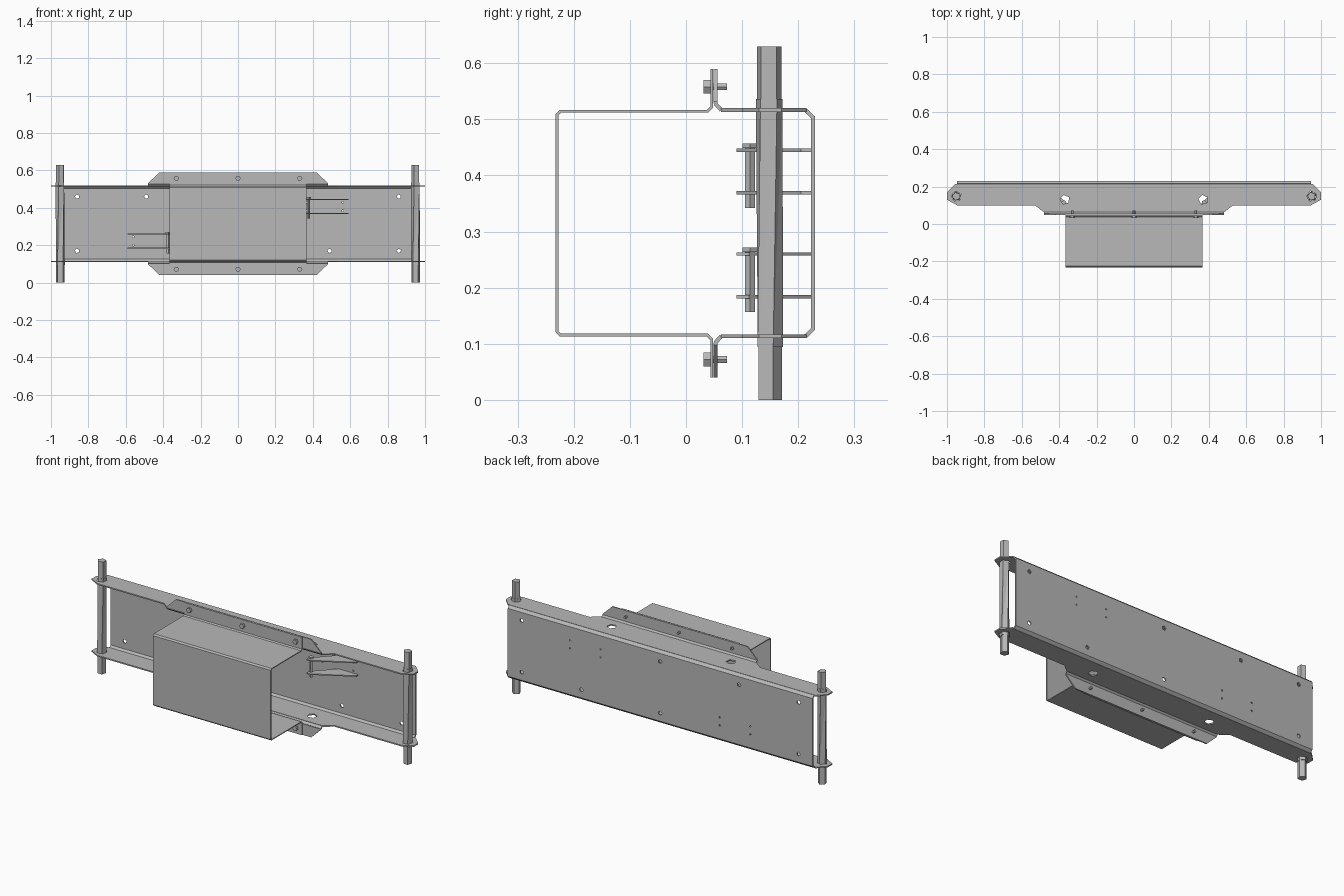
import bpy, bmesh, math
from mathutils import Vector, Matrix

if "Cube" in bpy.data.objects:
    bpy.data.objects.remove(bpy.data.objects["Cube"])

grey = bpy.data.materials.new("steel grey")
grey.use_nodes = True
COLOR = (0.48, 0.48, 0.48, 1)
grey.diffuse_color = COLOR
grey.node_tree.nodes["Principled BSDF"].inputs["Base Color"].default_value = COLOR

MID = 0.315      # height of the mirror plane between top and bottom
T = 0.007        # sheet thickness
AXES = {
    "X": Matrix(((0, 0, 1), (1, 0, 0), (0, 1, 0))),   # outline in y, z
    "Y": Matrix(((1, 0, 0), (0, 0, 1), (0, 1, 0))),   # outline in x, z
    "Z": Matrix.Identity(3),                          # outline in x, y
}


def add(name, bm):
    bmesh.ops.recalc_face_normals(bm, faces=bm.faces)
    mesh = bpy.data.meshes.new(name)
    bm.to_mesh(mesh)
    bm.free()
    mesh.materials.append(grey)
    obj = bpy.data.objects.new(name, mesh)
    bpy.context.collection.objects.link(obj)
    return obj


def prism(bm, outline, axis, lo, hi):
    """Extrude a flat outline along an axis from lo to hi."""
    m = AXES[axis]
    face = bm.faces.new([bm.verts.new(m @ Vector((a, b, lo))) for a, b in outline])
    new = bmesh.ops.extrude_face_region(bm, geom=[face])["geom"]
    verts = [v for v in new if isinstance(v, bmesh.types.BMVert)]
    bmesh.ops.translate(bm, verts=verts, vec=m @ Vector((0, 0, hi - lo)))


def circle(a, b, r, n, turn=0.0):
    return [(a + r * math.cos(turn + math.tau * i / n),
             b + r * math.sin(turn + math.tau * i / n)) for i in range(n)]


def plate(name, outline, axis, lo, hi):
    bm = bmesh.new()
    prism(bm, outline, axis, lo, hi)
    return add(name, bm)


def bent_sheet(name, path, half, t=T):
    """Sheet folded along a y, z path and running along x."""
    pts = [Vector(p) for p in path]
    left, right = [], []
    for i, p in enumerate(pts):
        a = (p - pts[i - 1]).normalized() if i else None
        b = (pts[i + 1] - p).normalized() if i + 1 < len(pts) else None
        a, b = a or b, b or a
        d = (a + b).normalized()
        n = Vector((-d.y, d.x)) * (t / 2 / d.dot(a))
        left.append(p + n)
        right.append(p - n)
    return plate(name, left + right[::-1], "X", -half, half)


def cut(obj, holes, axis, lo, hi):
    """Punch round holes, each given as centre, centre, radius."""
    bm = bmesh.new()
    for a, b, r in holes:
        prism(bm, circle(a, b, r, 5, 0.5), axis, lo, hi)
    cutter = add("hole_cutter", bm)
    cutter.hide_render = True
    mod = obj.modifiers.new("holes", "BOOLEAN")
    mod.operation, mod.solver, mod.object = "DIFFERENCE", "EXACT", cutter
    bpy.context.view_layer.objects.active = obj
    bpy.ops.object.modifier_apply(modifier=mod.name)
    bpy.data.objects.remove(cutter)


def mirrored(half):
    """Complete a symmetric x outline from its +x half."""
    return half + [(-x, y) for x, y in reversed(half)]


# Back panel with bevelled long edges
back = bent_sheet("back_panel", [(0.213, 0.5165), (0.226, 0.504),
                                 (0.226, 0.126), (0.213, 0.1135)], 0.947)
holes = [(x, s * 0.145 + MID, 0.012) for s in (-1, 1) for x in (-0.86, 0, -0.49 * s, 0.86)]
holes += [(s * x, z - (0 if s > 0 else 0.185), 0.005)
          for s in (-1, 1) for x in (0.37, 0.56) for z in (0.43, 0.385)]
cut(back, holes, "Y", 0.2, 0.25)

# Top and bottom flanges, bends and bolting lugs
flange_outline = mirrored([(0.48, 0.062), (0.53, 0.1), (0.945, 0.1), (1.0, 0.13),
                           (1.0, 0.17), (0.955, 0.215)])
lug_outline = [(0.48, 0.528), (0.48, 0.532), (0.42, 0.59)]
for label, s in (("top", 1), ("bottom", -1)):
    def flip(z):
        return MID + s * (z - MID)
    z = flip(0.5165)
    flange = plate(label + "_flange", flange_outline, "Z", z - T / 2, z + T / 2)
    cut(flange, [(x * e, y, r) for e in (-1, 1)
                 for x, y, r in ((0.37, 0.13, 0.026), (0.95, 0.148, 0.028))],
        "Z", z - 0.02, z + 0.02)
    bent_sheet(label + "_bend", [(0.063, z), (0.052, flip(0.528))], 0.48)
    plate(label + "_lug", mirrored([(x, flip(v)) for x, v in lug_outline]),
          "Y", 0.049, 0.056)
    # Hex bolts through the lugs
    for i, x in enumerate((-0.33, 0, 0.33)):
        bm = bmesh.new()
        prism(bm, circle(x, flip(0.558), 0.014, 6), "Y", 0.031, 0.045)
        prism(bm, circle(x, flip(0.558), 0.007, 6), "Y", 0.04, 0.073)
        add(f"{label}_bolt_{i + 1}", bm)

# Open-ended front cover folded from one sheet
half_path = [(0.046, 0.59), (0.046, 0.522), (0.038, 0.5145),
             (-0.224, 0.5145), (-0.23, 0.508)]
bent_sheet("front_cover", half_path + [(y, 2 * MID - z) for y, z in reversed(half_path)],
           0.366, 0.005)

# End rods with a thicker, slightly twisted middle
for label, s in (("left", 1), ("right", -1)):
    bm = bmesh.new()
    prism(bm, circle(s * 0.95, 0.148, 0.023, 5, 0.3), "Z", 0, 0.1)
    prism(bm, circle(s * 0.95, 0.148, 0.023, 5, 0.6), "Z", 0.53, 0.63)
    rings = [[bm.verts.new((x, y, z)) for x, y in circle(s * 0.95, 0.148, 0.025, 5, t)]
             for z, t in ((0.094, 0.3), (0.536, 0.6))]
    bm.faces.new(rings[0])
    bm.faces.new(rings[1])
    for i in range(5):
        j = (i + 1) % 5
        bm.faces.new((rings[0][i], rings[0][j], rings[1][j]))
        bm.faces.new((rings[0][i], rings[1][j], rings[1][i]))
    add(label + "_end_rod", bm)

# Hinge brackets: two tapered arms and a headed pin on each side
arm = [(0.362, 0.09), (0.385, 0.09), (0.59, 0.205), (0.59, 0.224), (0.47, 0.224),
       (0.362, 0.112)]
for label, s, drop in (("left", 1, 0), ("right", -1, 0.185)):
    for part, z in (("upper", 0.445), ("lower", 0.369)):
        plate(f"{label}_{part}_arm", [(s * x, y) for x, y in arm], "Z",
              z - drop - 0.003, z - drop + 0.003)
    bm = bmesh.new()
    prism(bm, circle(s * 0.375, 0.114, 0.009, 5), "Z", 0.342 - drop, 0.457 - drop)
    prism(bm, circle(s * 0.375, 0.114, 0.014, 5), "Z", 0.449 - drop, 0.457 - drop)
    add(label + "_hinge_pin", bm)
